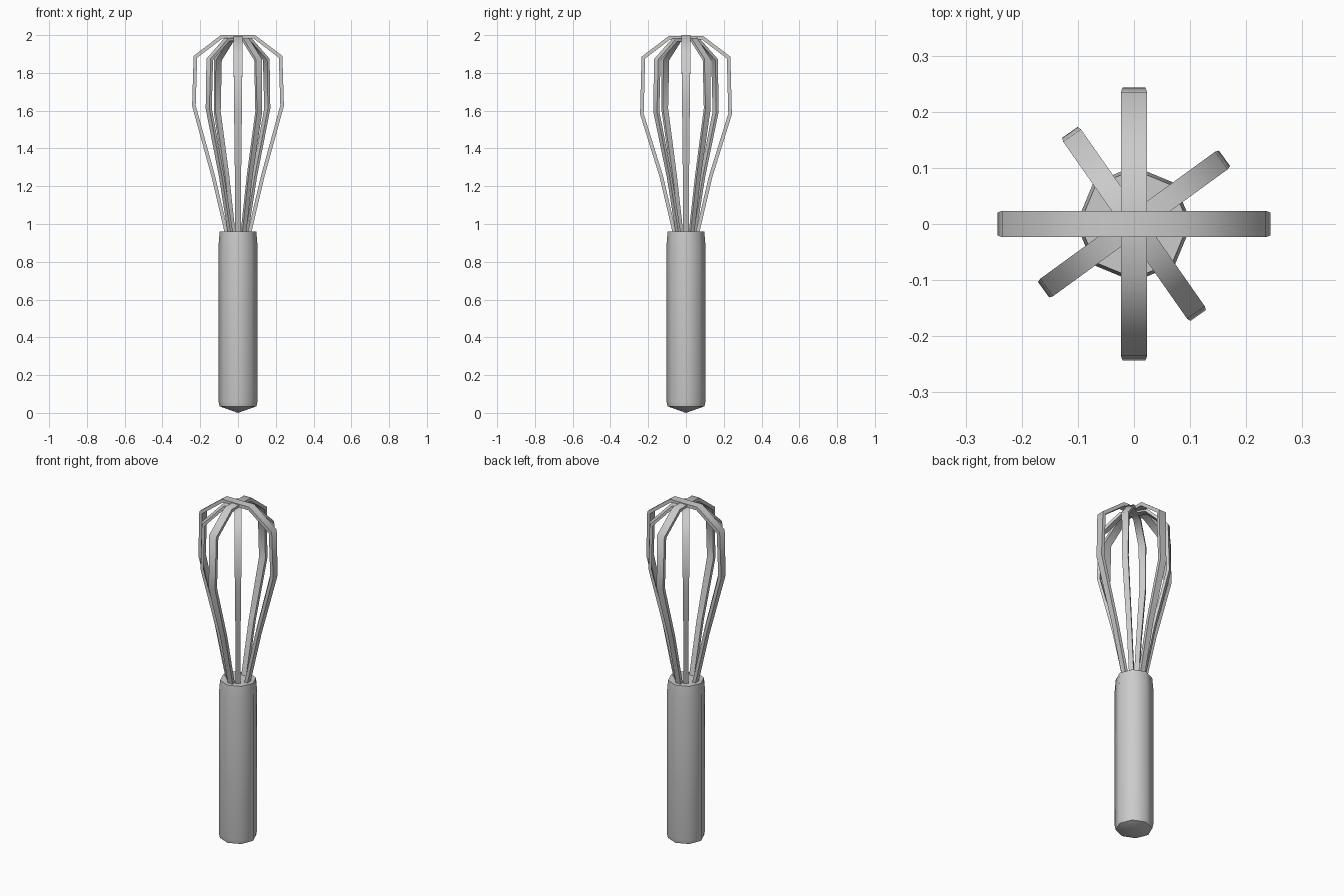
import bpy, bmesh, math
from mathutils import Matrix, Vector

cube = bpy.data.objects.get("Cube")
if cube:
    bpy.data.objects.remove(cube, do_unlink=True)

steel = bpy.data.materials.new("brushed grey steel")
steel.use_nodes = True
GREY = (0.6, 0.6, 0.6, 1)
steel.diffuse_color = GREY
steel.node_tree.nodes["Principled BSDF"].inputs["Base Color"].default_value = GREY


def finish(name, bm, angle):
    bmesh.ops.recalc_face_normals(bm, faces=bm.faces)
    mesh = bpy.data.meshes.new(name)
    bm.to_mesh(mesh)
    bm.free()
    obj = bpy.data.objects.new(name, mesh)
    bpy.context.collection.objects.link(obj)
    mesh.materials.append(steel)
    bpy.ops.object.select_all(action="DESELECT")
    obj.select_set(True)
    bpy.context.view_layer.objects.active = obj
    bpy.ops.object.shade_smooth_by_angle(angle=math.radians(angle))


# Eight-sided handle with a pointed base and slightly tapered rims
def build_handle():
    bm = bmesh.new()
    profile = [(0.098, 0.035), (0.103, 0.06), (0.103, 0.89), (0.097, 0.96)]
    rings = [[bm.verts.new((r * math.cos(i * math.pi / 4), r * math.sin(i * math.pi / 4), z))
              for i in range(8)] for r, z in profile]
    tip = bm.verts.new((0, 0, 0))
    for i in range(8):
        j = (i + 1) % 8
        bm.faces.new((tip, rings[0][j], rings[0][i]))
        for a, b in zip(rings, rings[1:]):
            bm.faces.new((a[i], a[j], b[j], b[i]))
    bm.faces.new(rings[-1])
    finish("handle", bm, 50)


# Flat strip bent into a loop: outer radius, height, strip width
HALF_LOOP = [(0.065, 0.93, 0.031), (0.14, 1.25, 0.033), (0.243, 1.61, 0.041),
             (0.235, 1.89, 0.047), (0.09, 2.0, 0.047)]


def build_loop(name, degrees, scale, drop, bulge_shift):
    half = []
    for i, (r, z, w) in enumerate(HALF_LOOP):
        z += bulge_shift if i == 2 else 0
        half.append((r * scale, z - (drop if i > 1 else 0), w * scale))
    path = half + [(-r, z, w) for r, z, w in reversed(half)]
    points = [Vector((r, z)) for r, z, w in path]
    bm = bmesh.new()
    rings = []
    for i, (r, z, w) in enumerate(path):
        # Mitred inward offset gives the strip an even thickness
        before = (points[i] - points[max(i - 1, 0)]).normalized()
        after = (points[min(i + 1, len(points) - 1)] - points[i]).normalized()
        along = (before + after).normalized()
        mitre = max(along.dot(before), along.dot(after))
        inner = points[i] + Vector((-along.y, along.x)) * 0.019 * scale / mitre
        rings.append([bm.verts.new(p) for p in (
            (r, -w / 2, z), (r, w / 2, z), (inner.x, w / 2, inner.y), (inner.x, -w / 2, inner.y))])
    for a, b in zip(rings, rings[1:]):
        for k in range(4):
            n = (k + 1) % 4
            bm.faces.new((a[k], a[n], b[n], b[k]))
    bm.faces.new(rings[0])
    bm.faces.new(rings[-1])
    bm.transform(Matrix.Rotation(math.radians(degrees), 4, "Z"))
    finish(name, bm, 60)


build_handle()
build_loop("side_wire_loop", 0, 1.0, 0.0, 0.015)
build_loop("front_back_wire_loop", 90, 1.0, 0.004, -0.025)
build_loop("small_wire_loop_a", 36, 0.82, 0.015, 0.015)
build_loop("small_wire_loop_b", 125, 0.82, 0.017, 0.0)
